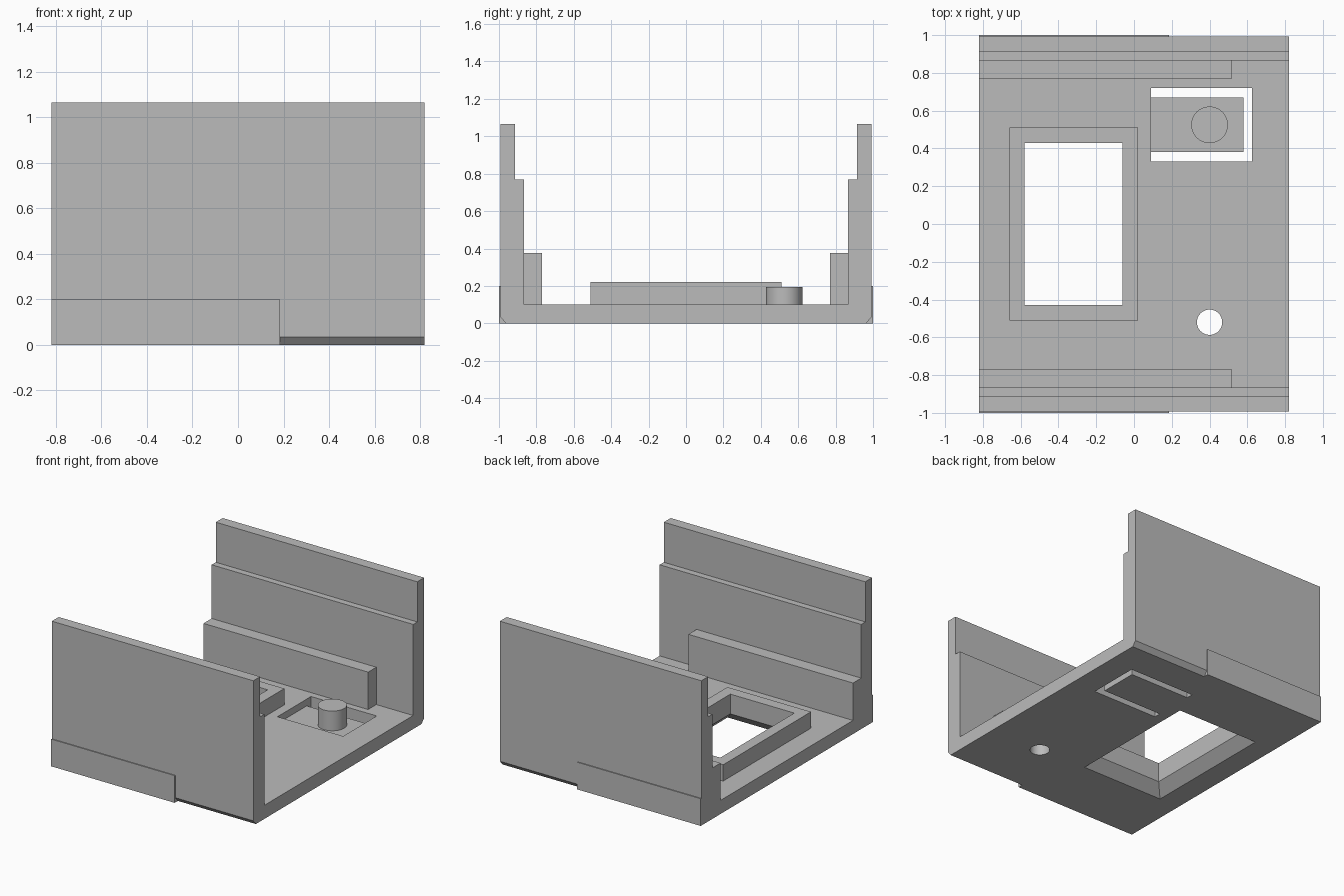
import bpy, bmesh, math
from mathutils import Matrix

if "Cube" in bpy.data.objects:
    bpy.data.objects.remove(bpy.data.objects["Cube"])

grey = bpy.data.materials.new("plain grey")
grey.use_nodes = True
colour = (0.5, 0.5, 0.5, 1)
grey.diffuse_color = colour
grey.node_tree.nodes["Principled BSDF"].inputs["Base Color"].default_value = colour

X_END = 0.82    # half length of the channel
WALL_Y = 0.993  # outer wall face
FLOOR = 0.1     # floor thickness


def finish(name, bm):
    bmesh.ops.recalc_face_normals(bm, faces=bm.faces)
    mesh = bpy.data.meshes.new(name)
    bm.to_mesh(mesh)
    bm.free()
    mesh.materials.append(grey)
    obj = bpy.data.objects.new(name, mesh)
    bpy.context.collection.objects.link(obj)
    return obj


def loft(name, rings):
    """Closed solid through rings of equal point count."""
    bm = bmesh.new()
    loops = [[bm.verts.new(p) for p in ring] for ring in rings]
    for a, b in zip(loops, loops[1:]):
        for i in range(len(a)):
            j = (i + 1) % len(a)
            bm.faces.new((a[i], a[j], b[j], b[i]))
    bm.faces.new(loops[0])
    bm.faces.new(loops[-1])
    return finish(name, bm)


def rect(cx, cy, hx, hy, z):
    return [(cx + sx * hx, cy + sy * hy, z)
            for sx, sy in ((-1, -1), (1, -1), (1, 1), (-1, 1))]


def box(name, x0, x1, y0, y1, z0, z1):
    args = ((x0 + x1) / 2, (y0 + y1) / 2, (x1 - x0) / 2, (y1 - y0) / 2)
    return loft(name, [rect(*args, z0), rect(*args, z1)])


def cylinder(name, x, y, r, z0, z1):
    bm = bmesh.new()
    bmesh.ops.create_cone(bm, cap_ends=True, segments=48, radius1=r, radius2=r,
                          depth=z1 - z0,
                          matrix=Matrix.Translation((x, y, (z0 + z1) / 2)))
    return finish(name, bm)


def cut(obj, cutters):
    for cutter in cutters:
        cutter.hide_render = True
        mod = obj.modifiers.new("cut", 'BOOLEAN')
        mod.operation, mod.solver, mod.object = 'DIFFERENCE', 'EXACT', cutter
        bpy.context.view_layer.objects.active = obj
        bpy.ops.object.modifier_apply(modifier=mod.name)


def smooth(obj):
    bpy.ops.object.select_all(action='DESELECT')
    obj.select_set(True)
    bpy.context.view_layer.objects.active = obj
    bpy.ops.object.shade_smooth_by_angle(angle=math.radians(30))


# Channel: floor and stepped walls from one mirrored profile
half = [(0.963, 0), (WALL_Y, 0.035), (WALL_Y, 1.065), (0.913, 1.065),
        (0.913, 0.77), (0.865, 0.77), (0.865, FLOOR)]
profile = half + [(-y, z) for y, z in reversed(half)]
channel = loft("channel", [[(x, y, z) for y, z in profile]
                           for x in (-X_END, X_END)])

# Raised frame around the window
frame = box("window_frame", -0.66, 0.02, -0.51, 0.51, FLOOR, 0.22)

# Window flares outward below, the other openings are straight
window = loft("window_cutter", [rect(-0.32, 0, 0.355, 0.525, -0.02),
                                rect(-0.32, 0, 0.26, 0.43, 0.075),
                                rect(-0.32, 0, 0.26, 0.43, 0.4)])
slot = box("slot_cutter", 0.09, 0.625, 0.33, 0.72, -0.1, 0.3)
hole = cylinder("hole_cutter", 0.4, -0.52, 0.067, -0.1, 0.3)
cut(channel, [window, slot, hole])
cut(frame, [window])
for cutter in (window, slot, hole):
    bpy.data.objects.remove(cutter)
smooth(channel)

# Flexible tongue with its push pin
box("tongue", 0.09, 0.58, 0.38, 0.67, 0, 0.05)
smooth(cylinder("push_pin", 0.4, 0.525, 0.097, 0.05, 0.195))

# Inner ledges and outer grip plates on both walls
for side, s in (("front", -1), ("back", 1)):
    y0, y1 = sorted((s * 0.77, s * 0.865))
    box(side + "_ledge", -X_END, 0.52, y0, y1, FLOOR, 0.375)
    y0, y1 = sorted((s * 0.963, s * 1.0))
    box(side + "_grip_plate", -X_END, 0.185, y0, y1, 0, 0.2)
